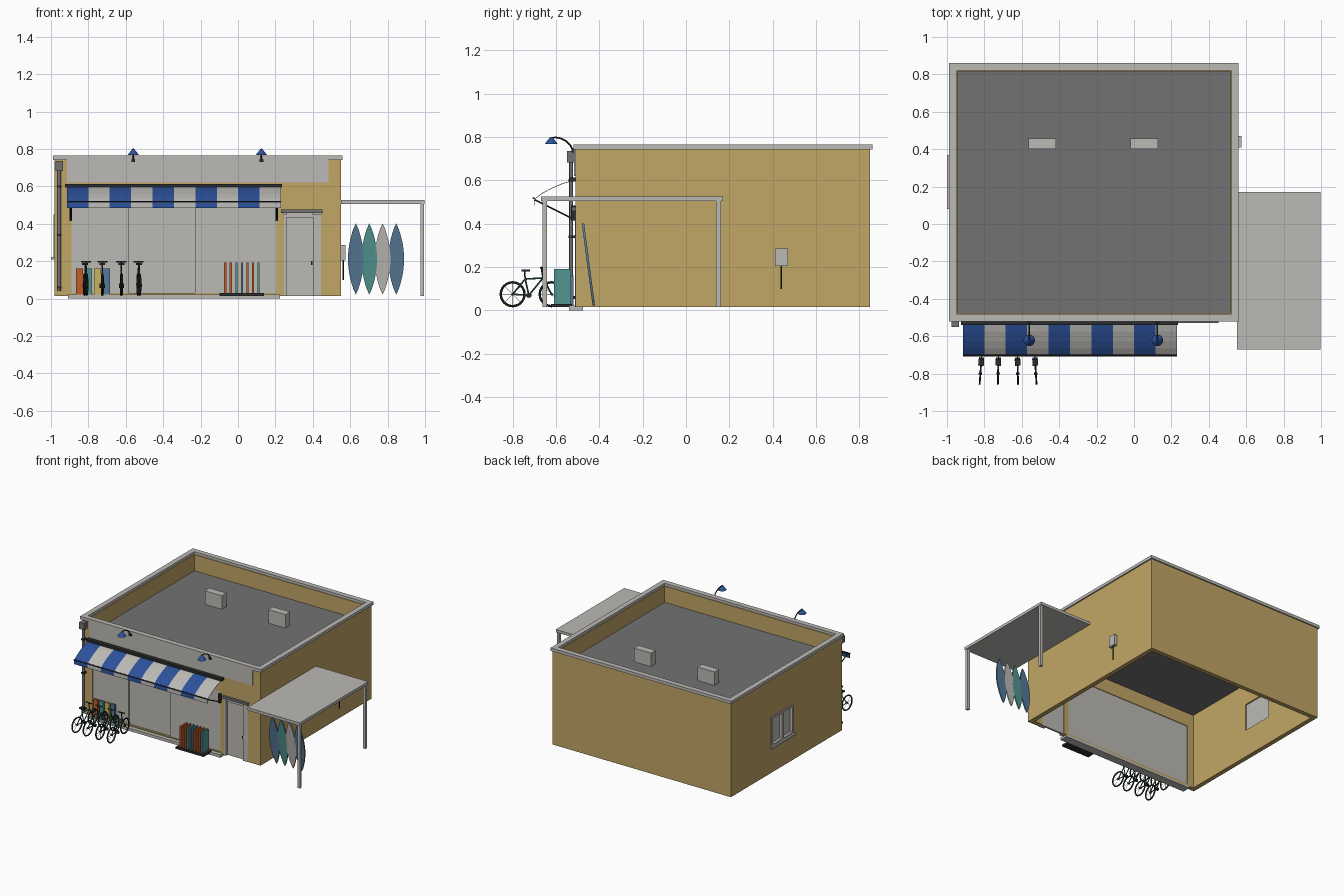
import bpy, bmesh, math
from mathutils import Vector, Matrix

if "Cube" in bpy.data.objects:
    bpy.data.objects.remove(bpy.data.objects["Cube"])


def colour(name, r, g, b):
    m = bpy.data.materials.new(name)
    m.diffuse_color = [((c / 255 + 0.055) / 1.055) ** 2.4 for c in (r, g, b)] + [1]
    m.use_nodes = True
    m.node_tree.nodes["Principled BSDF"].inputs["Base Color"].default_value = m.diffuse_color
    return m


TAN = colour("tan stucco", 193, 166, 102)
GREY = colour("light grey", 188, 186, 181)
ROOF = colour("roof grey", 116, 114, 115)
BLACK = colour("near black", 42, 44, 46)
BLUE = colour("awning blue", 44, 82, 156)
TEAL = colour("teal", 82, 150, 145)
STEEL = colour("steel blue", 86, 122, 152)
ORANGE = colour("orange", 196, 92, 42)
YELLOW = colour("pale yellow", 200, 178, 96)
GREEN = colour("dark green", 44, 100, 80)


def finish(name, bm, *mats, smooth=False):
    bmesh.ops.recalc_face_normals(bm, faces=bm.faces)
    me = bpy.data.meshes.new(name)
    bm.to_mesh(me)
    bm.free()
    for m in mats:
        me.materials.append(m)
    ob = bpy.data.objects.new(name, me)
    bpy.context.collection.objects.link(ob)
    if smooth:
        me.shade_smooth()
        me.set_sharp_from_angle(angle=math.radians(40))
    return ob


def add_box(bm, x0, x1, y0, y1, z0, z1):
    mat = Matrix.Translation(((x0 + x1) / 2, (y0 + y1) / 2, (z0 + z1) / 2)) @ \
        Matrix.Diagonal((x1 - x0, y1 - y0, z1 - z0, 1))
    return bmesh.ops.create_cube(bm, size=1, matrix=mat)["verts"]


def box(name, mat, *dims):
    bm = bmesh.new()
    add_box(bm, *dims)
    return finish(name, bm, mat)


def add_rod(bm, a, b, r, r2=None, seg=8):
    a, b = Vector(a), Vector(b)
    d = b - a
    mat = Matrix.Translation((a + b) / 2) @ d.to_track_quat('Z', 'Y').to_matrix().to_4x4()
    bmesh.ops.create_cone(bm, cap_ends=True, segments=seg, radius1=r,
                          radius2=r if r2 is None else r2, depth=d.length, matrix=mat)


def rods(name, mat, pts, r, seg=8):
    bm = bmesh.new()
    for a, b in zip(pts, pts[1:]):
        add_rod(bm, a, b, r, seg=seg)
    return finish(name, bm, mat, smooth=True)


def ring(name, mat, outer, inner, z0, z1):
    """Open rectangular tube; outer and inner are x0, x1, y0, y1."""
    bm = bmesh.new()
    loops = []
    for (x0, x1, y0, y1) in (outer, inner):
        for z in (z0, z1):
            loops.append([bm.verts.new((x, y, z)) for x, y in
                          ((x0, y0), (x1, y0), (x1, y1), (x0, y1))])
    ob, ot, ib, it = loops
    for p, q in ((ob, ot), (ot, it), (it, ib), (ib, ob)):
        for i in range(4):
            j = (i + 1) % 4
            bm.faces.new((p[i], p[j], q[j], q[i]))
    return finish(name, bm, mat)


# Walls with openings for shopfront, door and side window
walls = ring("walls", TAN, (-.98, .55, -.51, .85), (-.945, .515, -.475, .815), .015, .745)
openings = {"shopfront_cutter": (-.89, .205, -.6, -.44, .03, .5),
            "door_cutter": (.245, .445, -.6, -.44, 0, .46),
            "window_cutter": (-1.1, -.9, .1, .35, .23, .44)}
for name, dims in openings.items():
    cutter = box(name, TAN, *dims)
    cutter.hide_render = True
    cutter.hide_viewport = True
    cutter.display_type = 'WIRE'
    mod = walls.modifiers.new(name, 'BOOLEAN')
    mod.operation = 'DIFFERENCE'
    mod.solver = 'EXACT'
    mod.object = cutter

# Roof deck, parapet cap and roof vents
box("roof_deck", ROOF, -.945, .515, -.475, .815, .605, .62)
ring("parapet_cap", GREY, (-.99, .56, -.52, .86), (-.95, .52, -.48, .82), .742, .765)
for x in (-.565, -.02):
    box("roof_vent", GREY, x, x + .147, .4, .457, .62, .725)

# Sign band and threshold
box("sign_band", GREY, -.915, .485, -.516, -.51, .62, .742)
box("threshold", GREY, -.91, .225, -.54, -.475, 0, .022)

# Sliding shopfront panels, stepped in depth
for i, (x0, x1) in enumerate(((-.89, -.585), (-.585, -.23), (-.23, .205))):
    y = (-.505, -.495, -.505)[i]
    box("shopfront_panel", GREY, x0, x1, y, -.48, .022, .5)

# Door, its frame, header and handle
box("door_leaf", GREY, .245, .445, -.495, -.48, .015, .46)
for x0, x1 in ((.245, .258), (.402, .445)):
    box("door_post", GREY, x0, x1, -.513, -.48, .015, .45)
box("door_head", GREY, .258, .402, -.51, -.48, .435, .46)
box("door_header", ROOF, .23, .452, -.528, -.505, .459, .477)
box("door_handle", BLACK, .391, .398, -.508, -.494, .18, .2)

# Side window: frame, mullion, glass and sill
box("window_glass", GREY, -.966, -.955, .1, .35, .23, .44)
for dims in ((.09, .105, .22, .45), (.345, .36, .22, .45), (.218, .232, .23, .44),
             (.105, .345, .435, .45), (.105, .345, .22, .235)):
    box("window_frame", GREY, -.987, -.955, *dims)
box("window_sill", GREY, -1.0, -.975, .08, .37, .21, .222)

# Striped awning: curved sheet with valance, colour alternating by stripe
profile = [(-.525, .6), (-.575, .585), (-.625, .563), (-.665, .541), (-.7, .515), (-.702, .484)]
bm = bmesh.new()
cols = [[bm.verts.new((-.915 + i * .1145, y, z)) for y, z in profile] for i in range(11)]
for i in range(10):
    for j in range(len(profile) - 1):
        f = bm.faces.new((cols[i][j], cols[i][j + 1], cols[i + 1][j + 1], cols[i + 1][j]))
        f.material_index = i % 2
awning = finish("awning", bm, BLUE, GREY)
awning.modifiers.new("cloth", 'SOLIDIFY').thickness = .003
box("awning_roller", BLACK, -.925, .235, -.54, -.51, .594, .614)
rods("awning_front_bar", BLACK, [(-.915, -.703, .518), (.23, -.703, .518)], .005)
for x in (-.895, .208):
    box("awning_bracket", BLACK, x - .007, x + .007, -.53, -.51, .415, .485)
    rods("awning_arm", BLACK, [(x, -.52, .422), (x, -.7, .512)], .004)

# Gooseneck lamps
for x in (-.56, .125):
    box("lamp_mount", BLACK, x - .01, x + .01, -.528, -.51, .73, .747)
    arc = [(x, -.522, .74), (x, -.533, .762), (x, -.553, .782), (x, -.58, .795),
           (x, -.605, .799), (x, -.622, .795)]
    rods("lamp_arm", BLACK, arc, .004, 6)
    bm = bmesh.new()
    add_rod(bm, (x, -.622, .767), (x, -.622, .8), .031, .005, 16)
    finish("lamp_shade", bm, BLUE, smooth=True)

# Downpipe with hopper and clamps
box("pipe_hopper", ROOF, -.977, -.935, -.55, -.51, .682, .735)
rods("downpipe", ROOF, [(-.956, -.53, .69), (-.956, -.53, .04)], .009, 10)
for z in (.06, .34, .6):
    box("pipe_clamp", BLACK, -.968, -.944, -.541, -.51, z - .006, z + .006)

# Side canopy on two posts
box("side_canopy", GREY, .55, .998, -.67, .17, .505, .527)
for y in (-.652, .15):
    box("canopy_post", GREY, .975, .995, y - .011, y + .011, .015, .506)

# Meter box and conduit
box("meter_box", GREY, .55, .576, .41, .47, .205, .287)
rods("meter_conduit", BLACK, [(.562, .44, .21), (.562, .44, .1)], .004)

# Leaning surfboards
for x, mat in ((.63, STEEL), (.702, TEAL), (.773, GREY), (.846, STEEL)):
    bm = bmesh.new()
    n = 14
    outline = [(s * .042 * math.sin(math.pi * k / n) ** .8, k / n)
               for s, ks in ((1, range(n + 1)), (-1, range(n - 1, 0, -1))) for k in ks]
    face = bm.faces.new([bm.verts.new((x + w, -.431 - .05 * t, .022 + .38 * t))
                         for w, t in outline])
    ext = bmesh.ops.extrude_face_region(bm, geom=[face])["geom"]
    bmesh.ops.translate(bm, vec=(0, .011, 0),
                        verts=[v for v in ext if isinstance(v, bmesh.types.BMVert)])
    finish("surfboard", bm, mat)

# Rack of thin upright boards
box("rack_base", BLACK, -.1, .14, -.622, -.525, .015, .03)
for i, mat in enumerate((ORANGE, ORANGE, TEAL, STEEL, ORANGE, ORANGE, TEAL)):
    x = -.068 + i * .0297
    box("rack_board", mat, x - .006, x + .006, -.61, -.53, .03, .192)

# Small boards against the shopfront
for i, mat in enumerate((ORANGE, TEAL, YELLOW, STEEL)):
    x = -.848 + i * .0485
    box("small_board", mat, x - .018, x + .018, -.535, -.518, .022, .162)


# Bicycles, built along y and turned slightly
def bicycle(x, yaw):
    rear, bracket, joint, head, front = [(0, y, z) for y, z in (
        (-.8, .075), (-.725, .07), (-.742, .145), (-.66, .15), (-.62, .075))]
    bm = bmesh.new()
    for a, b in ((rear, bracket), (rear, joint), (bracket, joint), (joint, head),
                 (bracket, head), (head, front)):
        add_rod(bm, a, b, .0038, seg=6)
    frame = finish("bicycle_frame", bm, GREEN, smooth=True)
    bm = bmesh.new()
    R, r, n, m = .055, .0055, 24, 6
    for hub in (rear, front):
        grid = [[bm.verts.new((r * math.sin(v), hub[1] + (R + r * math.cos(v)) * math.cos(u),
                               hub[2] + (R + r * math.cos(v)) * math.sin(u)))
                 for v in (2 * math.pi * j / m for j in range(m))]
                for u in (2 * math.pi * i / n for i in range(n))]
        for i in range(n):
            for j in range(m):
                p, q, k = grid[i], grid[(i + 1) % n], (j + 1) % m
                bm.faces.new((p[j], q[j], q[k], p[k]))
        add_rod(bm, (-.009, hub[1], hub[2]), (.009, hub[1], hub[2]), .006)
        for k in range(4):
            d = Vector((0, math.cos(k * math.pi / 4), math.sin(k * math.pi / 4))) * R
            add_rod(bm, Vector(hub) - d, Vector(hub) + d, .0009, seg=3)
    wheels = finish("bicycle_wheels", bm, BLACK, smooth=True)
    bm = bmesh.new()
    add_box(bm, -.015, .015, -.758, -.722, .18, .19)
    add_rod(bm, joint, (0, -.745, .182), .0035, seg=6)
    add_rod(bm, head, (0, -.667, .195), .0035, seg=6)
    add_rod(bm, (-.027, -.667, .197), (.027, -.667, .197), .005, seg=6)
    add_rod(bm, (-.014, -.725, .07), (.014, -.725, .07), .012)
    fittings = finish("bicycle_fittings", bm, BLACK)
    turn = Matrix.Translation((x, -.71, 0)) @ Matrix.Rotation(yaw, 4, 'Z') @ \
        Matrix.Translation((0, .71, 0))
    for ob in (frame, wheels, fittings):
        ob.data.transform(turn)


for x, yaw in ((-.815, -.07), (-.725, -.02), (-.623, .02), (-.53, .06)):
    bicycle(x, yaw)
